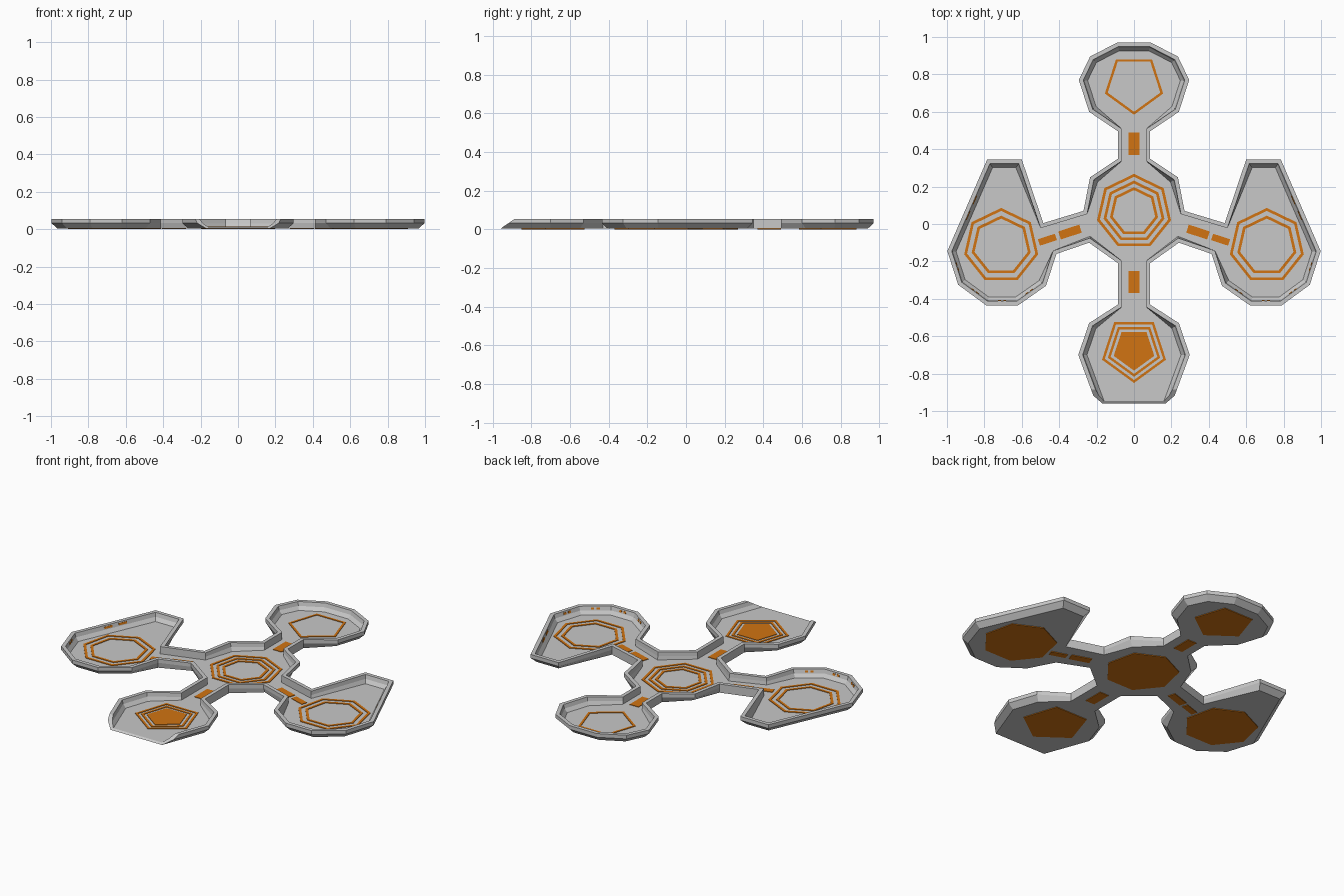
import bpy, bmesh
from math import cos, sin, pi, radians
from mathutils import Vector, Matrix

if "Cube" in bpy.data.objects:
    bpy.data.objects.remove(bpy.data.objects["Cube"])


def material(name, rgb):
    mat = bpy.data.materials.new(name)
    mat.use_nodes = True
    mat.diffuse_color = (*rgb, 1)
    mat.node_tree.nodes["Principled BSDF"].inputs["Base Color"].default_value = (*rgb, 1)
    return mat


GREY = material("light grey", (0.58, 0.58, 0.58))
ORANGE = material("orange", (0.64, 0.175, 0.006))
BASE, FLOOR, RIM = 0.004, 0.012, 0.055
PLATE_TOP = FLOOR + 0.003


def finish(bm, name, mat):
    bmesh.ops.recalc_face_normals(bm, faces=bm.faces)
    mesh = bpy.data.meshes.new(name)
    bm.to_mesh(mesh)
    bm.free()
    mesh.materials.append(mat)
    obj = bpy.data.objects.new(name, mesh)
    bpy.context.collection.objects.link(obj)
    return obj


def bridge(bm, a, b):
    for i in range(len(a)):
        j = (i + 1) % len(a)
        bm.faces.new((a[i], a[j], b[j], b[i]))


# Tray outline, right half from back to front: x, y, flare
HALF = [
    (0.09, 0.97, 1), (0.235, 0.895, 1), (0.295, 0.77, 1), (0.24, 0.60, 1),
    (0.085, 0.495, 0), (0.085, 0.35, 0), (0.235, 0.25, 1), (0.27, 0.07, 0),
    (0.485, 0.005, 0), (0.60, 0.345, 1), (0.785, 0.345, 1), (0.998, -0.145, 1),
    (0.94, -0.325, 1), (0.79, -0.435, 1), (0.62, -0.435, 1), (0.47, -0.33, 1),
    (0.415, -0.16, 0), (0.24, -0.10, 0.4), (0.085, -0.21, 0), (0.085, -0.43, 0),
    (0.24, -0.53, 1), (0.298, -0.70, 1), (0.15, -1.1, 1),
]
OUTLINE = HALF + [(-x, y, w) for x, y, w in reversed(HALF)]


def inset_loop(fixed, flared, z):
    """Outline moved inward by a mitred distance."""
    pts = [Vector(p[:2]) for p in OUTLINE]
    result = []
    for i, p in enumerate(pts):
        d1 = (p - pts[i - 1]).normalized()
        d2 = (pts[(i + 1) % len(pts)] - p).normalized()
        n1, n2 = Vector((d1.y, -d1.x)), Vector((d2.y, -d2.x))
        q = p + (n1 + n2) / (1 + n1.dot(n2)) * (fixed + flared * OUTLINE[i][2])
        result.append(Vector((q.x, q.y, z)))
    return result


# Tray: flared outer wall, flat rim, stepped inner wall, floor
INNER_TOP = inset_loop(0.022, 0, RIM)
INNER_MID = inset_loop(0.022, 0.006, 0.032)
sections = [
    inset_loop(0, 0.03, BASE), inset_loop(0, 0, 0.033), inset_loop(0, 0, RIM),
    INNER_TOP, INNER_MID, inset_loop(0.022, 0.022, FLOOR),
]
bm = bmesh.new()
loops = [[bm.verts.new(p) for p in s] for s in sections]
for a, b in zip(loops, loops[1:]):
    bridge(bm, a, b)
caps = [bm.faces.new(loops[0]), bm.faces.new(loops[-1])]
bmesh.ops.recalc_face_normals(bm, faces=bm.faces)
bmesh.ops.triangulate(bm, faces=caps)
# Sloping open front lip
cut = bmesh.ops.bisect_plane(
    bm, geom=bm.verts[:] + bm.edges[:] + bm.faces[:], plane_co=(0, -0.965, 0),
    plane_no=Vector((0, -RIM, 0.08)).normalized(), clear_outer=True)
edges = [e for e in cut["geom_cut"] if isinstance(e, bmesh.types.BMEdge)]
bmesh.ops.triangle_fill(bm, edges=edges, use_beauty=True)
finish(bm, "tray", GREY)


def polygon(bm, sides, radius, x, y, z, apex):
    return [bm.verts.new((x + radius * cos(apex + 2 * pi * k / sides),
                          y + radius * sin(apex + 2 * pi * k / sides), z))
            for k in range(sides)]


def disc(name, sides, radius, x, y, apex, z0, z1):
    bm = bmesh.new()
    low = polygon(bm, sides, radius, x, y, z0, apex)
    high = polygon(bm, sides, radius, x, y, z1, apex)
    bridge(bm, low, high)
    bm.faces.new(low)
    bm.faces.new(high)
    finish(bm, name, ORANGE)


def ring(name, sides, radius, x, y, apex, width=0.016):
    bm = bmesh.new()
    parts = [polygon(bm, sides, r, x, y, z, apex) for r, z in (
        (radius, FLOOR), (radius, PLATE_TOP),
        (radius - width, PLATE_TOP), (radius - width, FLOOR))]
    for a, b in zip(parts, parts[1:] + parts[:1]):
        bridge(bm, a, b)
    finish(bm, name, ORANGE)


# Floor emblems: name, sides, x, y, apex direction, ring radii
EMBLEMS = [
    ("hub", 7, 0, 0.065, pi / 2, (0.203, 0.167, 0.132)),
    ("left_pod", 7, 0.71, -0.117, pi / 2, (0.203, 0.162)),
    ("right_pod", 7, -0.71, -0.117, pi / 2, (0.203, 0.162)),
    ("back_pod", 5, 0, 0.748, -pi / 2, (0.164,)),
    ("front_pod", 5, 0, -0.67, -pi / 2, (0.18, 0.147)),
]
for name, sides, x, y, apex, radii in EMBLEMS:
    for k, r in enumerate(radii):
        ring(f"{name}_ring_{k + 1}", sides, r, x, y, apex)
    disc(f"{name}_underside_plate", sides, radii[0], x, y, apex, 0, BASE + 0.001)
disc("front_pod_centre", 5, 0.114, 0, -0.67, -pi / 2, FLOOR, PLATE_TOP)


# Corridor plates, showing on the floor and underneath
def corridor_plate(name, x, y, length, width, angle):
    bm = bmesh.new()
    bmesh.ops.create_cube(bm, size=1, matrix=Matrix.Translation((x, y, PLATE_TOP / 2))
                          @ Matrix.Rotation(radians(angle), 4, "Z")
                          @ Matrix.Diagonal((length, width, PLATE_TOP, 1)))
    finish(bm, name, ORANGE)


corridor_plate("back_corridor_plate", 0, 0.43, 0.12, 0.058, 90)
corridor_plate("front_corridor_plate", 0, -0.31, 0.12, 0.058, 90)
for side, s in (("left", 1), ("right", -1)):
    corridor_plate(f"{side}_corridor_inner_plate", s * 0.342, -0.043, 0.118, 0.045, -18 * s)
    corridor_plate(f"{side}_corridor_outer_plate", s * 0.463, -0.084, 0.095, 0.036, -18 * s)

# Small wall markers inside the two side pods
bm = bmesh.new()
first = next(i for i, p in enumerate(HALF) if p[:2] == (0.785, 0.345))
for i in range(first, first + 5):
    for u0, u1 in ((0.36, 0.46), (0.54, 0.64)):
        corners = []
        for u, v in ((u0, 0.3), (u1, 0.3), (u1, 0.8), (u0, 0.8)):
            top = INNER_TOP[i].lerp(INNER_TOP[i + 1], u)
            mid = INNER_MID[i].lerp(INNER_MID[i + 1], u)
            corners.append(top.lerp(mid, v))
        along = (corners[1] - corners[0]).normalized()
        lift = Vector((along.y, -along.x, 0.2)) * 0.002
        for s in (1, -1):
            back = [bm.verts.new((s * c.x, c.y, c.z)) for c in corners]
            front = [bm.verts.new((s * c.x, c.y, c.z)) for c in (q + lift for q in corners)]
            bridge(bm, back, front)
            bm.faces.new(front)
            bm.faces.new(back)
finish(bm, "side_pod_wall_markers", ORANGE)
